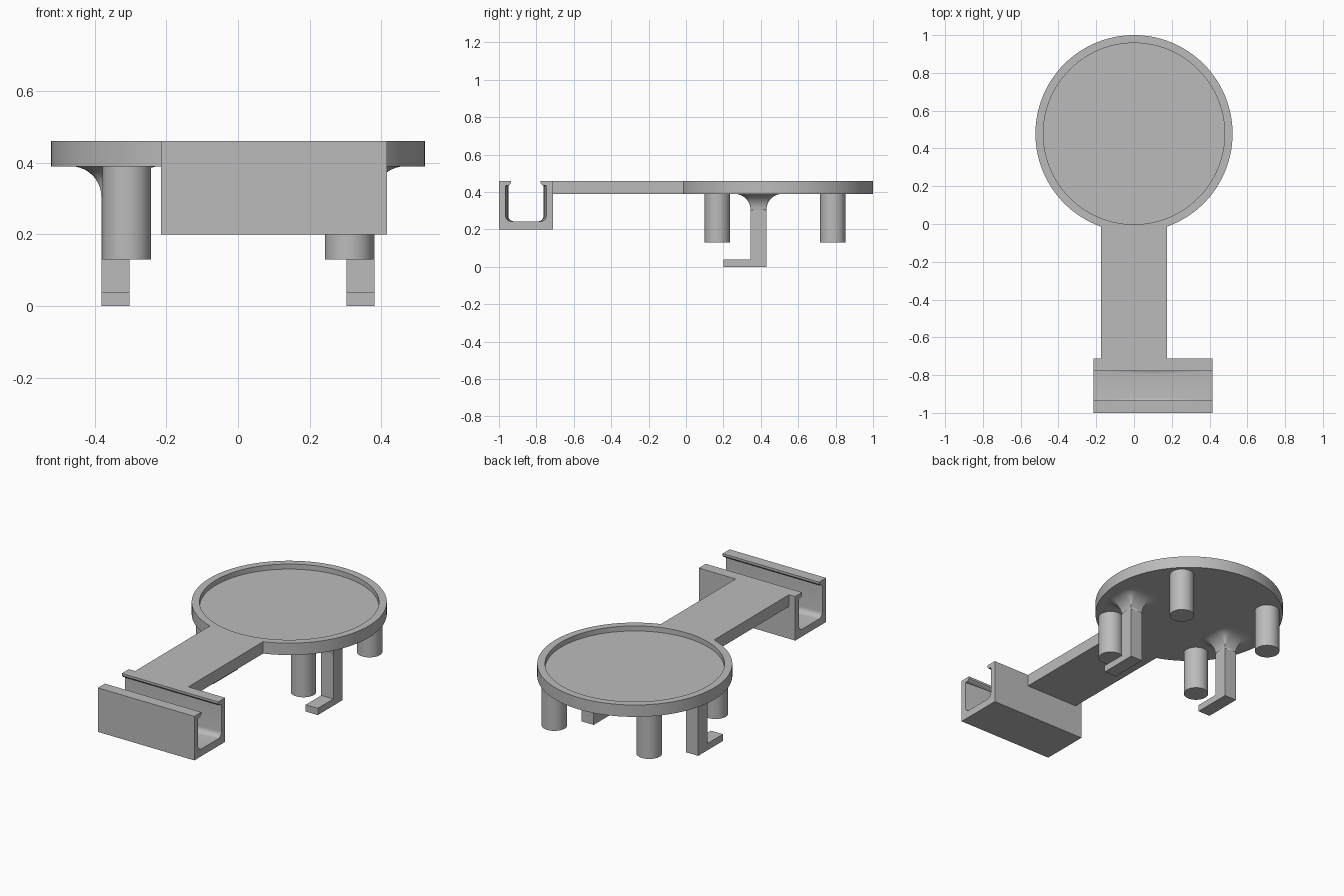
import bpy
import bmesh
import math

cube = bpy.data.objects.get("Cube")
if cube:
    bpy.data.objects.remove(cube, do_unlink=True)

grey = bpy.data.materials.new("plain grey")
grey.use_nodes = True
COLOUR = (0.5, 0.5, 0.5, 1)
grey.diffuse_color = COLOUR
grey.node_tree.nodes["Principled BSDF"].inputs["Base Color"].default_value = COLOUR

TOP, UNDER = 0.46, 0.39        # plate top and underside
DISC_Y, DISC_R = 0.478, 0.522


def make(name, bm, smooth=True):
    """Turn a bmesh into a finished object."""
    bmesh.ops.remove_doubles(bm, verts=bm.verts, dist=1e-5)
    bmesh.ops.recalc_face_normals(bm, faces=bm.faces)
    mesh = bpy.data.meshes.new(name)
    bm.to_mesh(mesh)
    bm.free()
    mesh.materials.append(grey)
    obj = bpy.data.objects.new(name, mesh)
    bpy.context.collection.objects.link(obj)
    if smooth:
        bpy.ops.object.select_all(action='DESELECT')
        obj.select_set(True)
        bpy.context.view_layer.objects.active = obj
        bpy.ops.object.shade_smooth_by_angle(angle=math.radians(35))
    return obj


def loft(bm, rings, caps=True):
    """Bridge closed rings of equal length, capping both ends."""
    loops = [[bm.verts.new(p) for p in ring] for ring in rings]
    n = len(loops[0])
    for a, b in zip(loops, loops[1:]):
        for i in range(n):
            j = (i + 1) % n
            bm.faces.new((a[i], a[j], b[j], b[i]))
    if caps:
        bm.faces.new(loops[0])
        bm.faces.new(loops[-1])


def extrude(name, profile, x0, x1):
    """Extrude a (y, z) profile along x."""
    bm = bmesh.new()
    loft(bm, [[(x, y, z) for y, z in profile] for x in (x0, x1)])
    return make(name, bm, smooth=False)


def lathe(name, profile, cx, cy, steps):
    """Stack circles of (radius, z) around a vertical axis."""
    bm = bmesh.new()
    angles = [2 * math.pi * i / steps for i in range(steps)]
    loft(bm, [[(cx + r * math.cos(a), cy + r * math.sin(a), z) for a in angles]
              for r, z in profile])
    return make(name, bm)


# Round tray with a raised rim
FLOOR, INNER_R = 0.43, 0.48
lathe("round_tray", [(DISC_R, UNDER), (DISC_R, TOP), (INNER_R, TOP), (INNER_R, FLOOR)],
      0, DISC_Y, 128)

# Flat arm joining tray and clip
extrude("arm", [(-0.715, UNDER), (-0.01, UNDER), (-0.01, TOP), (-0.715, TOP)], -0.174, 0.174)

# Four round pegs under the tray
for side, x in (("right", -0.31), ("left", 0.31)):
    for end, y in (("front", 0.168), ("back", 0.785)):
        lathe(f"{end}_{side}_peg", [(0.068, 0.13), (0.068, UNDER + 0.01)], x, y, 48)


# Hooks: square leg, forward foot and a fillet flaring into the tray
def hook(side, sign):
    x0, x1 = sorted((sign * 0.302, sign * 0.381))
    y0, y1 = 0.345, 0.43
    extrude(f"{side}_hook", [(0.2, 0), (y1, 0), (y1, UNDER), (y0, UNDER), (y0, 0.04), (0.2, 0.04)],
            x0, x1)
    radius, steps = 0.085, 10
    corners = [(x1, y1), (x0, y1), (x0, y0), (x1, y0)]
    rings = []
    for k in range(steps + 1):
        t = math.pi / 2 * k / steps
        spread = radius * (1 - math.cos(t))
        z = UNDER - radius + radius * math.sin(t)
        ring = []
        for q, (cx, cy) in enumerate(corners):
            for i in range(7):
                a = math.pi / 2 * (q + i / 6)
                ring.append((cx + spread * math.cos(a), cy + spread * math.sin(a), z))
        rings.append(ring)
    bm = bmesh.new()
    loft(bm, rings, caps=False)
    make(f"{side}_hook_fillet", bm)


hook("right", -1)
hook("left", 1)

# Clip channel: lipped U section whose walls bow gently inward at mid length
CLIP_Y, HALF, BASE = -0.856, 0.144, 0.2


def clip_section(x, half_gap):
    r, floor = 0.03, 0.243
    side = [(HALF, BASE), (HALF, TOP), (0.079, TOP), (0.079, 0.447), (0.088, 0.437),
            (half_gap, 0.433)]
    for i in range(7):
        a = math.pi / 2 * i / 6
        side.append((half_gap - r + r * math.cos(a), floor + r - r * math.sin(a)))
    outline = side + [(-y, z) for y, z in reversed(side)]
    return [(x, CLIP_Y + y, z) for y, z in outline]


bm = bmesh.new()
sections = []
for i in range(17):
    t = i / 8 - 1
    sections.append(clip_section(0.1 + 0.315 * t, 0.109 - 0.015 * (1 - t * t)))
loft(bm, sections)
make("clip_channel", bm)
